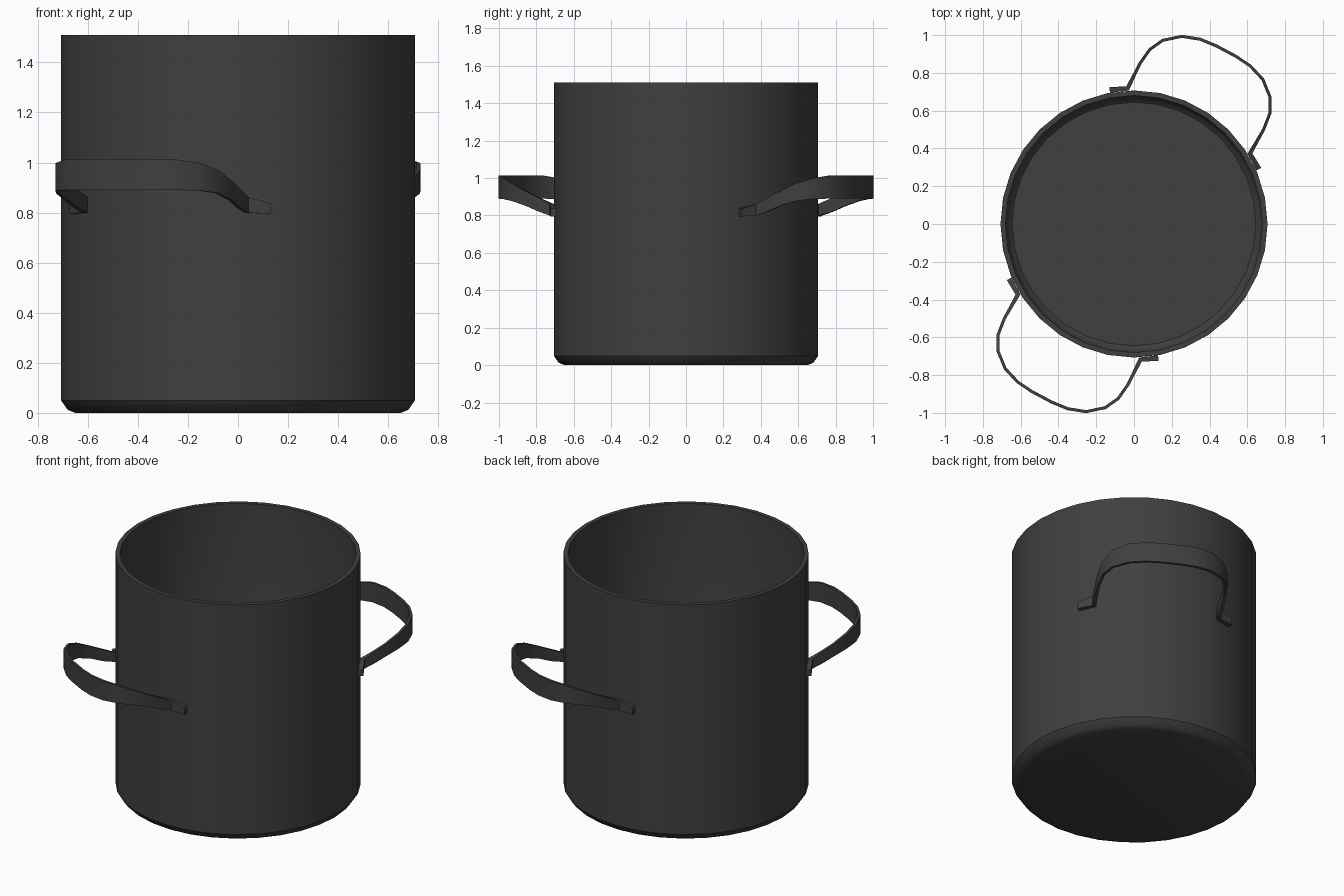
import bpy, bmesh, math
from mathutils import Vector

if "Cube" in bpy.data.objects:
    bpy.data.objects.remove(bpy.data.objects["Cube"])

steel = bpy.data.materials.new("dark_grey_metal")
steel.diffuse_color = (0.05, 0.05, 0.05, 1)
steel.use_nodes = True
steel.node_tree.nodes["Principled BSDF"].inputs["Base Color"].default_value = steel.diffuse_color


def finish(bm, name):
    bmesh.ops.recalc_face_normals(bm, faces=bm.faces)
    mesh = bpy.data.meshes.new(name)
    bm.to_mesh(mesh)
    bm.free()
    obj = bpy.data.objects.new(name, mesh)
    bpy.context.collection.objects.link(obj)
    mesh.materials.append(steel)
    bpy.ops.object.select_all(action='DESELECT')
    obj.select_set(True)
    bpy.context.view_layer.objects.active = obj
    bpy.ops.object.shade_smooth_by_angle(angle=math.radians(35))
    return obj


# Pot body: (radius, height) profile from the underside up, over the rim, to the inner floor
SIDES = 32
profile = [(0.65, 0.0), (0.68, 0.012), (0.707, 0.05), (0.707, 1.51), (0.68, 1.51),
           (0.68, 0.085), (0.665, 0.05), (0.645, 0.035)]
bm = bmesh.new()
rings = []
for r, z in profile:
    rings.append([bm.verts.new((r * math.cos(2 * math.pi * i / SIDES),
                                r * math.sin(2 * math.pi * i / SIDES), z)) for i in range(SIDES)])
for a, b in zip(rings, rings[1:]):
    for i in range(SIDES):
        j = (i + 1) % SIDES
        bm.faces.new((a[i], a[j], b[j], b[i]))
bm.faces.new(rings[0])
bm.faces.new(rings[-1])
finish(bm, "pot_body")

# Half of a handle strap: (outward, sideways, bottom z, top z, thickness), mirrored sideways
half = [(0.566, 0.447, 0.795, 0.837, 0.030), (0.618, 0.367, 0.800, 0.862, 0.026),
        (0.690, 0.369, 0.820, 0.893, 0.018), (0.765, 0.371, 0.850, 0.927, 0.016),
        (0.855, 0.360, 0.877, 0.970, 0.016), (0.930, 0.322, 0.888, 0.998, 0.016),
        (0.996, 0.243, 0.890, 1.013, 0.016), (1.028, 0.150, 0.890, 1.015, 0.016),
        (1.037, 0.060, 0.890, 1.015, 0.016)]
path = half + [(u, -v, lo, hi, t) for u, v, lo, hi, t in reversed(half)]


def handle(name, angle):
    out = Vector((math.cos(angle), math.sin(angle), 0))
    side = Vector((math.sin(angle), -math.cos(angle), 0))
    pts = [out * p[0] + side * p[1] for p in path]
    bm = bmesh.new()
    sections = []
    for i, (_, _, lo, hi, t) in enumerate(path):
        d_in = (pts[i] - pts[max(i - 1, 0)]).normalized()
        d_out = (pts[min(i + 1, len(pts) - 1)] - pts[i]).normalized()
        d = (d_in + d_out).normalized()
        n = Vector((d.y, -d.x, 0)) * t / 2
        sections.append([bm.verts.new(pts[i] + s * n + Vector((0, 0, z)))
                         for s, z in ((-1, lo), (1, lo), (1, hi), (-1, hi))])
    for a, b in zip(sections, sections[1:]):
        for k in range(4):
            m = (k + 1) % 4
            bm.faces.new((a[k], a[m], b[m], b[k]))
    bm.faces.new(sections[0])
    bm.faces.new(sections[-1])
    finish(bm, name)


# Two opposite handles
handle("back_handle", math.radians(62))
handle("front_handle", math.radians(242))
